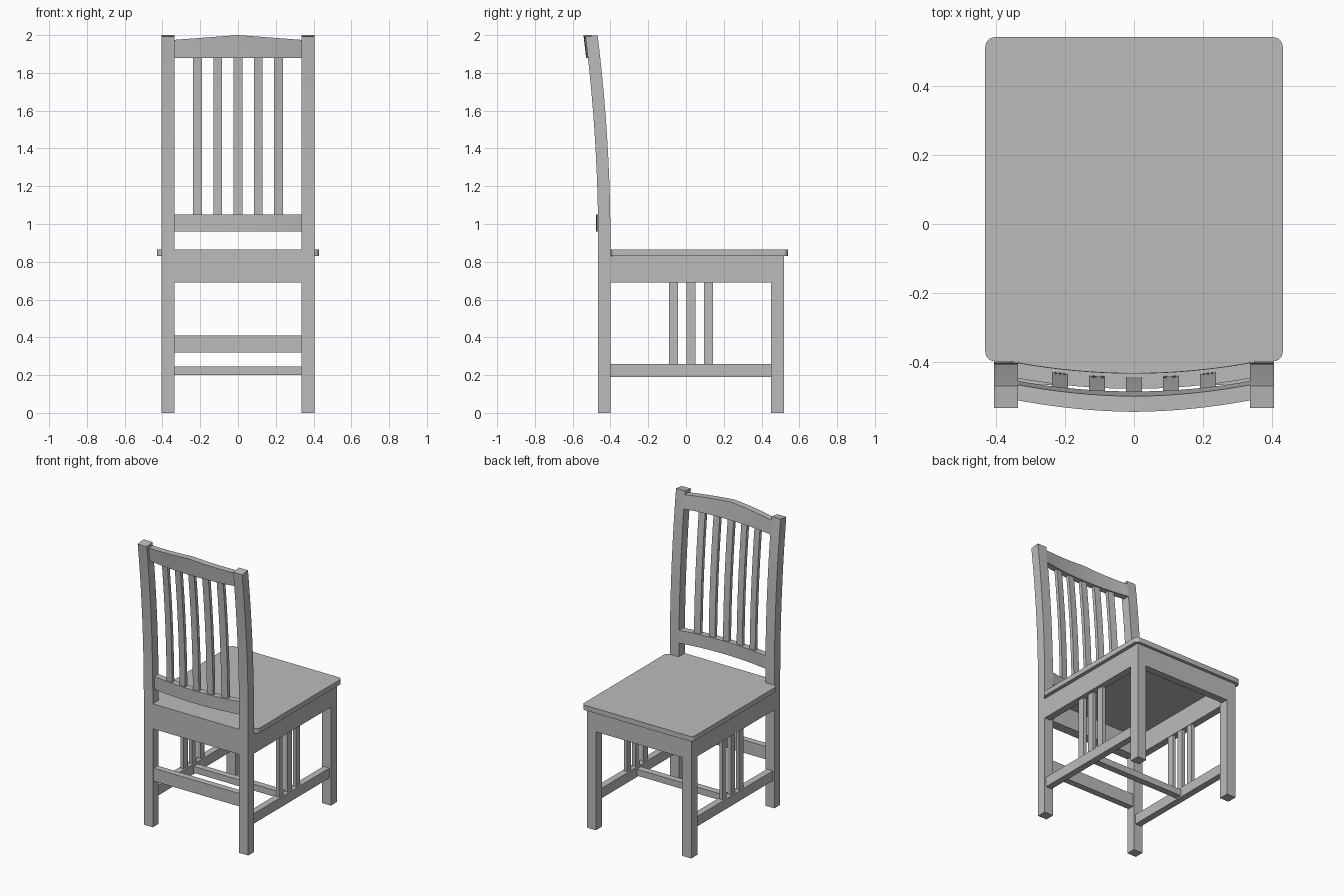
import bpy, bmesh, math

if "Cube" in bpy.data.objects:
    bpy.data.objects.remove(bpy.data.objects["Cube"], do_unlink=True)

# One plain grey for the whole chair
grey = bpy.data.materials.new("plain grey")
grey.use_nodes = True
COLOUR = (0.5, 0.5, 0.5, 1)
grey.diffuse_color = COLOUR
grey.node_tree.nodes["Principled BSDF"].inputs["Base Color"].default_value = COLOUR

INNER, OUTER = 0.335, 0.405     # leg faces across the width
BACK, BACK_IN = -0.465, -0.40   # back leg faces
FRONT_IN, FRONT = 0.45, 0.52    # front leg faces
BOW = 0.03                      # depth of the curve across the backrest
SEAT_LOW, SEAT_TOP = 0.83, 0.865


def lean(z):
    """Backward sweep of the backrest at height z."""
    return -0.068 * (max(z - 0.9, 0) / 1.1) ** 2


def bow(x):
    return -BOW * (1 - (x / INNER) ** 2)


def finish(name, bm):
    bmesh.ops.recalc_face_normals(bm, faces=bm.faces)
    mesh = bpy.data.meshes.new(name)
    bm.to_mesh(mesh)
    bm.free()
    mesh.materials.append(grey)
    obj = bpy.data.objects.new(name, mesh)
    bpy.context.collection.objects.link(obj)
    bpy.ops.object.select_all(action="DESELECT")
    obj.select_set(True)
    bpy.context.view_layer.objects.active = obj
    bpy.ops.object.shade_smooth_by_angle(angle=math.radians(20))
    return obj


def block(name, xs, ys, zs, cuts_x=0, cuts_z=0, shape=None):
    """Box between limits, optionally sliced along x and z and reshaped."""
    bm = bmesh.new()
    bmesh.ops.create_cube(bm, size=1)
    for v in bm.verts:
        for i, (low, high) in enumerate((xs, ys, zs)):
            v.co[i] = high if v.co[i] > 0 else low
    for axis, (low, high), cuts in ((0, xs, cuts_x), (2, zs, cuts_z)):
        normal = [0, 0, 0]
        normal[axis] = 1
        for k in range(1, cuts + 1):
            point = [0, 0, 0]
            point[axis] = low + (high - low) * k / (cuts + 1)
            bmesh.ops.bisect_plane(bm, geom=bm.verts[:] + bm.edges[:] + bm.faces[:],
                                   plane_co=point, plane_no=normal)
    if shape:
        for v in bm.verts:
            shape(v.co)
    return finish(name, bm)


def lean_shape(co):
    if co.z > 1.999 and co.y < BACK + 0.01:
        co.z -= 0.008           # sloping leg top
    co.y += lean(co.z)


def bend_shape(co):
    co.y += bow(co.x) + lean(co.z)


def crest_shape(co):
    if co.z > 1.999:
        co.z -= 0.025 * abs(co.x) / INNER
    bend_shape(co)


# Parts repeated on both sides
for side, s in (("left", 1), ("right", -1)):
    def across(a, b):
        return tuple(sorted((s * a, s * b)))
    block(f"back_leg_{side}", across(INNER, OUTER), (BACK, BACK_IN), (0, 2),
          cuts_z=39, shape=lean_shape)
    block(f"front_leg_{side}", across(INNER, OUTER), (FRONT_IN, FRONT), (0, SEAT_LOW))
    block(f"side_apron_{side}", across(0.355, OUTER), (BACK_IN, FRONT_IN), (0.69, SEAT_LOW))
    block(f"side_stretcher_{side}", across(0.347, 0.393), (BACK_IN, FRONT_IN), (0.19, 0.26))
    for i in (-1, 0, 1):
        y = 0.026 + i * 0.093
        block(f"side_slat_{side}_{i + 2}", across(0.358, 0.382),
              (y - 0.024, y + 0.024), (0.26, 0.69))

# Rails joining the two sides
block("front_apron", (-INNER, INNER), (0.47, FRONT), (0.69, SEAT_LOW))
block("back_apron", (-INNER, INNER), (BACK, -0.397), (0.69, SEAT_TOP))
block("back_stretcher", (-INNER, INNER), (-0.455, -0.41), (0.32, 0.41))
block("middle_stretcher", (-0.347, 0.347), (0.003, 0.049), (0.20, 0.245))

# Curved backrest
RAIL = (-0.445, -0.40)
block("lower_back_rail", (-INNER, INNER), RAIL, (0.96, 1.05), cuts_x=15, shape=bend_shape)
block("top_back_rail", (-INNER, INNER), RAIL, (1.88, 2), cuts_x=15, cuts_z=2, shape=crest_shape)
for i in range(-2, 3):
    x = i * 0.107
    block(f"back_slat_{i + 3}", (x - 0.023, x + 0.023), (-0.435, -0.411), (1.05, 1.88),
          cuts_z=15, shape=bend_shape)

# Seat board with rounded corners
bm = bmesh.new()
R, HALF, NEAR, FAR = 0.028, 0.43, -0.397, 0.54
ring = []
for cx, cy, start in ((HALF - R, FAR - R, 0), (R - HALF, FAR - R, 90),
                      (R - HALF, NEAR + R, 180), (HALF - R, NEAR + R, 270)):
    for k in range(7):
        a = math.radians(start + 15 * k)
        ring.append(bm.verts.new((cx + R * math.cos(a), cy + R * math.sin(a), SEAT_LOW)))
base = bm.faces.new(ring)
top = bmesh.ops.extrude_face_region(bm, geom=[base], use_keep_orig=True)
for v in top["geom"]:
    if isinstance(v, bmesh.types.BMVert):
        v.co.z = SEAT_TOP
finish("seat", bm)
